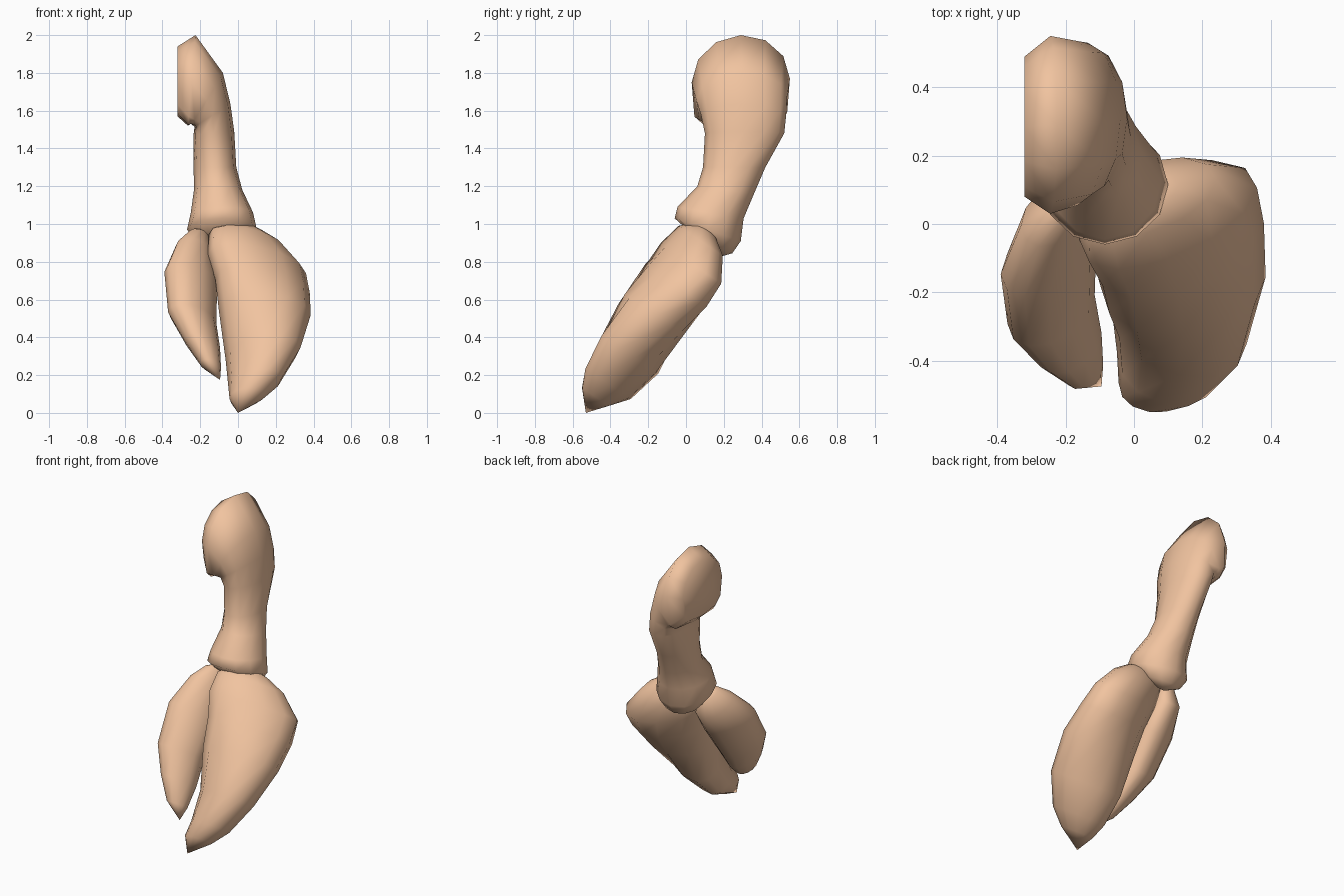
import bpy, bmesh, math
from mathutils import Vector as V

SIDES = 12
N = V((0, -0.83, 0.56))          # thickness direction of the pincers

shell = bpy.data.materials.new("shell")
shell.diffuse_color = (0.88, 0.55, 0.35, 1)


def ring_points(c, u, v, square=1.0):
    """Ellipse whose inner (-u) half is boxier when square is below 1."""
    pts = []
    for i in range(SIDES):
        a = 2 * math.pi * i / SIDES
        x, y = math.cos(a), math.sin(a)
        if x < -0.01:
            x = -abs(x) ** square
            y = math.copysign(abs(y) ** square, y) if abs(y) > 0.01 else 0
        pts.append(V(c) + V(u) * x + V(v) * y)
    return pts


def loft(name, rings, start=None, end=None):
    """Skin rings (centre, u axis, v axis, squareness); ends are a tip or a cap."""
    bm = bmesh.new()
    loops = [[bm.verts.new(p) for p in ring_points(*r)] for r in rings]
    for a, b in zip(loops, loops[1:]):
        for i in range(SIDES):
            j = (i + 1) % SIDES
            bm.faces.new((a[i], a[j], b[j], b[i]))
    for loop, tip in ((loops[0], start), (loops[-1], end)):
        if tip is None:
            bm.faces.new(loop)
        else:
            p = bm.verts.new(tip)
            for i in range(SIDES):
                bm.faces.new((loop[i], loop[(i + 1) % SIDES], p))
    bmesh.ops.recalc_face_normals(bm, faces=bm.faces)
    for f in bm.faces:
        f.smooth = True
    me = bpy.data.meshes.new(name)
    bm.to_mesh(me)
    bm.free()
    me.materials.append(shell)
    ob = bpy.data.objects.new(name, me)
    bpy.context.collection.objects.link(ob)


def pincer(name, stations, square, start, end):
    """Stations: left x, right x, centre y, centre z, half thickness, roll."""
    rings = []
    for lo, hi, y, z, t, roll in stations:
        half = (hi - lo) / 2
        u = V((half, 0, 0)) - N * roll * half
        rings.append((((lo + hi) / 2, y, z), u, N * t, square))
    loft(name, rings, start, end)


# Arm: flared cuff, narrow wrist, then an elbow bending to -x
loft("arm", [
    ((-0.085, 0.14, 0.895), (0.13, 0, 0), (0, 0.105, -0.05)),
    ((-0.085, 0.115, 0.97), (0.185, 0, 0), (0, 0.175, -0.06)),
    ((-0.085, 0.13, 1.06), (0.165, 0, 0), (0, 0.175, -0.03)),
    ((-0.105, 0.21, 1.18), (0.128, 0, 0), (0, 0.15, -0.02)),
    ((-0.122, 0.255, 1.30), (0.113, 0, 0), (0, 0.165, 0)),
    ((-0.128, 0.31, 1.48), (0.108, 0, 0.01), (0, 0.21, 0), 0.8),
    ((-0.135, 0.305, 1.575), (0.095, 0, 0.06), (0, 0.225, 0), 0.6),
    ((-0.165, 0.295, 1.665), (0.085, 0, 0.135), (0, 0.24, 0.01), 0.4),
    ((-0.245, 0.29, 1.76), (0.02, 0, 0.24), (0, 0.26, 0.01), 0.4),
    ((-0.32, 0.285, 1.755), (0, 0, 0.185), (0, 0.205, 0), 0.6),
], start=(-0.085, 0.175, 0.825))

# Large pincer, flatter on the side facing the small one
pincer("large_pincer", [
    (-0.08, 0.13, 0.10, 0.965, 0.07, 0.2),
    (-0.155, 0.24, 0.08, 0.91, 0.125, 0.3),
    (-0.16, 0.36, 0.03, 0.79, 0.165, 0.35),
    (-0.12, 0.38, -0.05, 0.67, 0.185, 0.25),
    (-0.10, 0.385, -0.165, 0.525, 0.19, 0.05),
    (-0.065, 0.33, -0.30, 0.31, 0.17, -0.3),
    (-0.05, 0.23, -0.415, 0.155, 0.135, -0.35),
    (-0.045, 0.14, -0.48, 0.085, 0.085, -0.2),
], 0.85, (0.04, 0.11, 0.985), (0.0, -0.53, 0.0))

# Small pincer
pincer("small_pincer", [
    (-0.26, -0.15, 0.065, 0.94, 0.06, 0.4),
    (-0.33, -0.13, 0.03, 0.86, 0.11, 0.4),
    (-0.39, -0.11, -0.10, 0.715, 0.125, 0.4),
    (-0.37, -0.115, -0.25, 0.505, 0.12, 0.4),
    (-0.285, -0.095, -0.35, 0.365, 0.10, 0.4),
    (-0.20, -0.09, -0.43, 0.25, 0.06, 0.4),
], 1.0, (-0.20, 0.075, 0.975), (-0.095, -0.475, 0.175))
